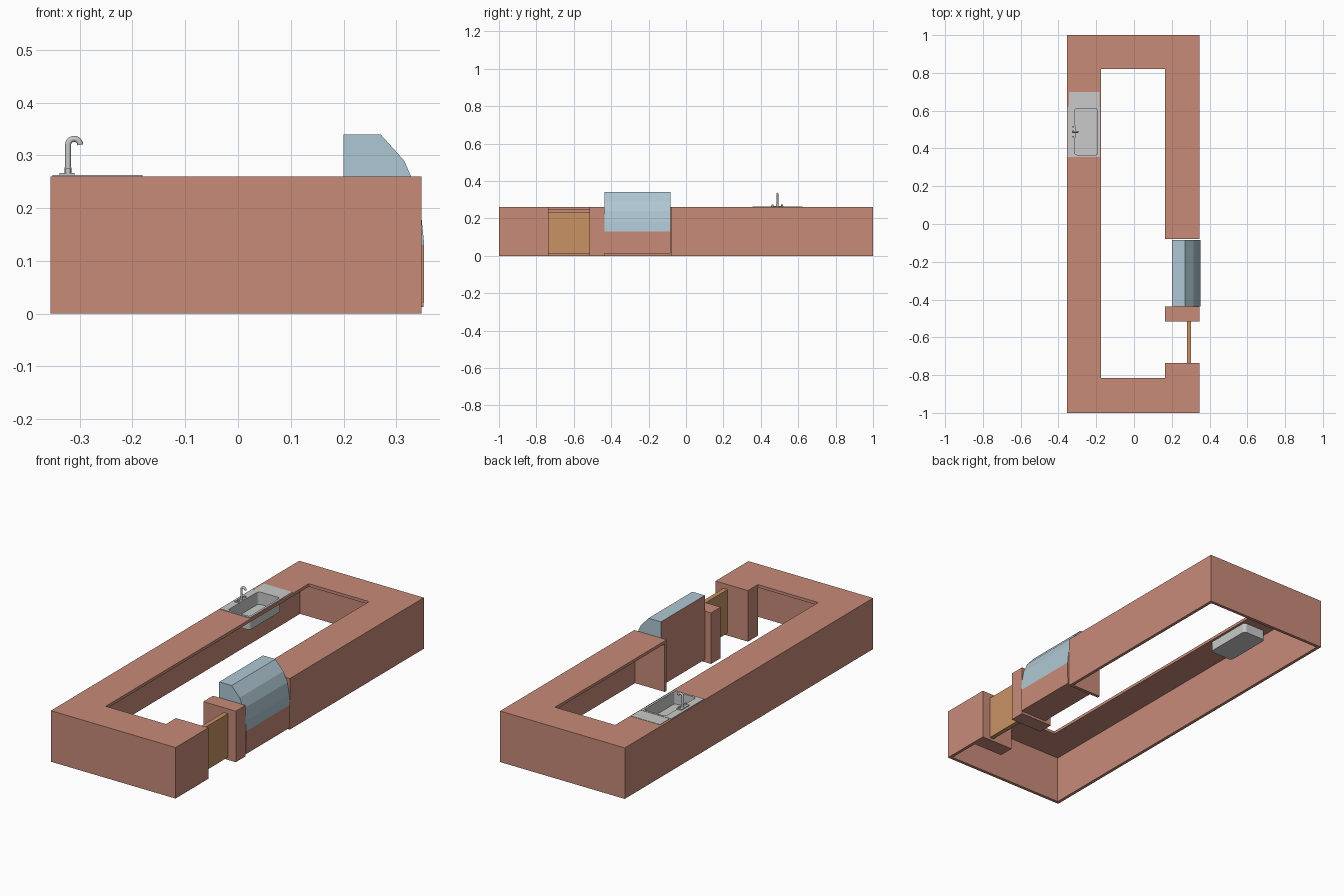
import bpy, bmesh, math
from mathutils import Vector

cube = bpy.data.objects.get("Cube")
if cube:
    bpy.data.objects.remove(cube, do_unlink=True)


def material(name, rgb):
    m = bpy.data.materials.new(name)
    m.use_nodes = True
    m.diffuse_color = (*rgb, 1)
    m.node_tree.nodes["Principled BSDF"].inputs["Base Color"].default_value = (*rgb, 1)
    return m


brick = material("terracotta", (0.577, 0.258, 0.191))
wood = material("light_wood", (0.577, 0.287, 0.127))
glass = material("pale_blue_glass", (0.43, 0.575, 0.66))
steel = material("steel", (0.577, 0.591, 0.578))


def prism(name, points, low, high, mat, axis="z"):
    """Extrude an outline: (x, y) along z, or (x, z) along y."""
    place = (lambda p, h: (p[0], p[1], h)) if axis == "z" else (lambda p, h: (p[0], h, p[1]))
    bm = bmesh.new()
    base = bm.faces.new([bm.verts.new(place(p, low)) for p in points])
    moved = bmesh.ops.extrude_face_region(bm, geom=[base])["geom"]
    shift = Vector(place((0, 0), high - low))
    bmesh.ops.translate(bm, vec=shift, verts=[v for v in moved if isinstance(v, bmesh.types.BMVert)])
    bmesh.ops.recalc_face_normals(bm, faces=bm.faces)
    mesh = bpy.data.meshes.new(name)
    bm.to_mesh(mesh)
    bm.free()
    mesh.materials.append(mat)
    ob = bpy.data.objects.new(name, mesh)
    bpy.context.collection.objects.link(ob)
    return ob


def box(name, x, y, z, mat):
    return prism(name, [(x[0], y[0]), (x[1], y[0]), (x[1], y[1]), (x[0], y[1])], *z, mat)


def rounded(x, y, r, steps=4):
    """Outline of a rectangle with rounded corners."""
    pts = []
    corners = [(x[1] - r, y[1] - r), (x[0] + r, y[1] - r), (x[0] + r, y[0] + r), (x[1] - r, y[0] + r)]
    for i, (cx, cy) in enumerate(corners):
        for s in range(steps + 1):
            a = math.pi / 2 * (i + s / steps)
            pts.append((cx + r * math.cos(a), cy + r * math.sin(a)))
    return pts


def cut(ob, cutter):
    mod = ob.modifiers.new("cut", "BOOLEAN")
    mod.operation = "DIFFERENCE"
    mod.solver = "EXACT"
    mod.object = cutter
    cutter.hide_render = True
    cutter.hide_viewport = True
    cutter.display_type = "WIRE"


# Main dimensions
L, R, F, B = -0.355, 0.348, -1.0, 1.0
IL, IR, IF, IB = -0.175, 0.165, -0.815, 0.82
GATE, CASE = -0.735, -0.08
UNDER, TOP, T = 0.245, 0.26, 0.016

# Counter top: a C-shaped slab around the work area
counter_top = prism("counter_top", [
    (R, GATE), (IR, GATE), (IR, IF), (IL, IF), (IL, IB), (IR, IB),
    (IR, CASE), (R, CASE), (R, B), (L, B), (L, F), (R, F)], UNDER, TOP, brick)

# Outer panels, with a solid post at the gate and an end panel at the case
prism("counter_panels", [
    (IR, CASE), (R, CASE), (R, B), (L, B), (L, F), (R, F), (R, GATE), (IR, GATE),
    (IR, IF), (R - T, IF), (R - T, F + T), (L + T, F + T), (L + T, B - T),
    (R - T, B - T), (R - T, CASE + T), (IR, CASE + T)], 0, UNDER, brick)

# Post between gate and case, and the gate itself
box("gate_post", (IR, R), (-0.515, -0.437), (0, TOP), brick)
box("gate", (0.28, 0.303), (GATE, -0.515), (0.013, 0.235), wood)

# Display case: solid base below, faceted glass above, solid staff-side back
CY = (-0.437, -0.084)
prism("case_base", [(0.20, 0.013), (0.352, 0.013), (0.353, 0.13), (0.20, 0.13)], *CY, brick, "y")
hood = prism("case_glass", [
    (0.20, 0.13), (0.353, 0.13), (0.348, 0.18), (0.337, 0.24),
    (0.315, 0.29), (0.27, 0.34), (0.20, 0.34)], *CY, glass, "y")
hood.data.materials.append(brick)
for face in hood.data.polygons:
    if face.normal.x < -0.9:
        face.material_index = 1

# Sink: rim, drainer and a hollow basin let into the counter top
BX, BY = (-0.313, -0.192), (0.366, 0.612)
WALL, FLOOR = 0.005, 0.195
outer_x, outer_y = (BX[0] - WALL, BX[1] + WALL), (BY[0] - WALL, BY[1] + WALL)
basin_cutter = prism("basin_cutter", rounded(BX, BY, 0.012), FLOOR + WALL, 0.3, steel)
counter_cutter = prism("counter_cutter", rounded(outer_x, outer_y, 0.016), 0.2, 0.3, steel)
rim = box("sink_rim", (-0.352, -0.181), (0.355, 0.622), (TOP - 0.001, TOP + 0.003), steel)
box("sink_drainer", (-0.343, -0.183), (0.622, 0.70), (TOP - 0.001, TOP + 0.0015), steel)
basin = prism("sink_basin", rounded(outer_x, outer_y, 0.016), FLOOR, TOP, steel)
cut(counter_top, counter_cutter)
cut(rim, basin_cutter)
cut(basin, basin_cutter)

# Tap: base plate, two knobs, collar and a curved spout
TX, TY = -0.322, 0.488
box("tap_base", (TX - 0.016, TX + 0.012), (TY - 0.033, TY + 0.033), (TOP + 0.002, TOP + 0.007), steel)


def cylinder(name, y, radius, low, high):
    bpy.ops.mesh.primitive_cylinder_add(vertices=16, radius=radius, depth=high - low,
                                        location=(TX, y, (low + high) / 2))
    ob = bpy.context.object
    ob.name = name
    ob.data.materials.append(steel)
    bpy.ops.object.shade_smooth_by_angle()


for side, sign in (("front", -1), ("back", 1)):
    cylinder("tap_knob_" + side, TY + sign * 0.026, 0.005, 0.265, 0.275)
cylinder("tap_collar", TY, 0.0068, 0.265, 0.277)

curve = bpy.data.curves.new("tap_spout", "CURVE")
curve.dimensions = "3D"
curve.bevel_depth = 0.0057
curve.bevel_resolution = 3
curve.use_fill_caps = True
ARC = 0.0115
path = [(TX, 0.265)]
for i in range(11):
    a = math.pi * (1 - i / 10)
    path.append((TX + ARC + ARC * math.cos(a), 0.32 + ARC * math.sin(a)))
spline = curve.splines.new("POLY")
spline.points.add(len(path) - 1)
for point, (x, z) in zip(spline.points, path):
    point.co = (x, TY, z, 1)
curve.materials.append(steel)
spout = bpy.data.objects.new("tap_spout", curve)
bpy.context.collection.objects.link(spout)
